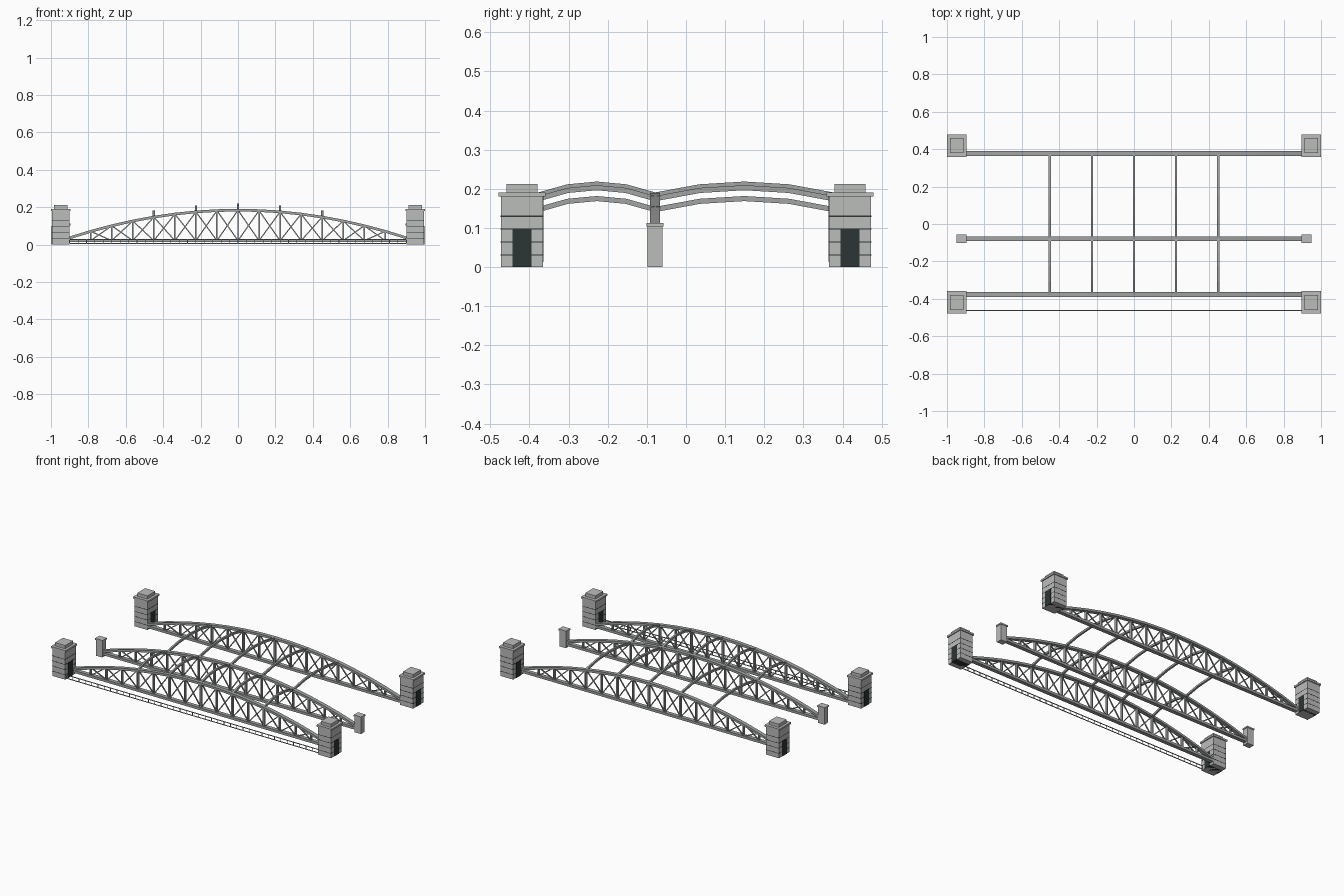
import bpy, bmesh
from mathutils import Vector, Matrix

if "Cube" in bpy.data.objects:
    bpy.data.objects.remove(bpy.data.objects["Cube"])


def material(name, rgb):
    m = bpy.data.materials.new(name)
    m.use_nodes = True
    m.diffuse_color = (*rgb, 1)
    m.node_tree.nodes["Principled BSDF"].inputs["Base Color"].default_value = (*rgb, 1)
    return m


STONE = material("pale stone", (0.50, 0.51, 0.50))
STEEL = material("grey steel", (0.36, 0.37, 0.37))
DARK = material("dark opening", (0.025, 0.035, 0.035))


def finish(bm, name, mat):
    bmesh.ops.recalc_face_normals(bm, faces=bm.faces)
    mesh = bpy.data.meshes.new(name)
    bm.to_mesh(mesh)
    bm.free()
    mesh.materials.append(mat)
    ob = bpy.data.objects.new(name, mesh)
    bpy.context.collection.objects.link(ob)
    return ob


def add_box(bm, centre, half, z0, z1):
    """Upright box from its plan centre, half sizes and height range."""
    size = Matrix.Diagonal((2 * half[0], 2 * half[1], z1 - z0, 1))
    place = Matrix.Translation((centre[0], centre[1], (z0 + z1) / 2))
    bmesh.ops.create_cube(bm, size=1, matrix=place @ size)


def add_bar(bm, path, side, width, depth):
    """Rectangular bar swept along a planar path; side is the plane normal."""
    side = Vector(side)
    path = [Vector(p) for p in path]
    rings = []
    for i, p in enumerate(path):
        along = path[min(i + 1, len(path) - 1)] - path[max(i - 1, 0)]
        up = along.cross(side).normalized() * depth / 2
        across = side * width / 2
        rings.append([bm.verts.new(p + a * across + b * up)
                      for a, b in ((-1, -1), (1, -1), (1, 1), (-1, 1))])
    for r, s in zip(rings, rings[1:]):
        for k in range(4):
            bm.faces.new((r[k], r[k - 1], s[k - 1], s[k]))
    bm.faces.new(rings[0])
    bm.faces.new(rings[-1])


# Main layout
SPAN = 0.9
PANELS = 16
DECK_Z = 0.021
TRUSSES = {"front": -0.377, "middle": -0.079, "back": 0.377}


def arch_z(x):
    return 0.184 - 0.148 * (x / SPAN) ** 2


xs = [-SPAN + 2 * SPAN * i / PANELS for i in range(PANELS + 1)]

# Arched trusses: chords, posts and crossed braces
for label, y in TRUSSES.items():
    bm = bmesh.new()
    add_bar(bm, [(x, y, arch_z(x)) for x in xs], (0, 1, 0), 0.025, 0.014)
    add_bar(bm, [(-SPAN, y, DECK_Z), (SPAN, y, DECK_Z)], (0, 1, 0), 0.025, 0.016)
    finish(bm, label + "_truss_chords", STEEL)

    bm = bmesh.new()
    for x in xs[1:-1]:
        add_bar(bm, [(x, y, DECK_Z), (x, y, arch_z(x))], (0, 1, 0), 0.016, 0.008)
    finish(bm, label + "_truss_posts", STEEL)

    bm = bmesh.new()
    for a, b in zip(xs[1:-2], xs[2:-1]):
        add_bar(bm, [(a, y - 0.003, DECK_Z), (b, y - 0.003, arch_z(b))], (0, 1, 0), 0.006, 0.006)
        add_bar(bm, [(a, y + 0.003, arch_z(a)), (b, y + 0.003, DECK_Z)], (0, 1, 0), 0.006, 0.006)
    finish(bm, label + "_truss_braces", STEEL)

# Bowed struts tying the trusses together overhead
bm = bmesh.new()
ys = list(TRUSSES.values())
for x in xs[4:13:2]:
    path = []
    for a, b in zip(ys, ys[1:]):
        for i in range(5):
            t = i / 4
            p = (x, a + (b - a) * t, arch_z(x) + 0.112 * t * (1 - t))
            if p not in path:
                path.append(p)
    add_bar(bm, path, (1, 0, 0), 0.012, 0.013)
finish(bm, "overhead_struts", STEEL)

# Corner towers
TX, TY = 0.948, 0.419
COURSES = (0.031, 0.064, 0.097, 0.130)
for sx, sname in ((1, "left"), (-1, "right")):
    for sy, fname in ((-1, "front"), (1, "back")):
        c = (sx * TX, sy * TY)
        name = fname + "_" + sname + "_tower"
        bm = bmesh.new()
        add_box(bm, c, (0.046, 0.054), 0, 0.180)
        add_box(bm, c, (0.052, 0.060), 0.180, 0.191)
        add_box(bm, c, (0.036, 0.040), 0.191, 0.212)
        finish(bm, name, STONE)
        bm = bmesh.new()
        for z in COURSES:
            add_box(bm, c, (0.0465, 0.0545), z - 0.0015, z + 0.0015)
        finish(bm, name + "_joints", DARK)
        bm = bmesh.new()
        add_box(bm, c, (0.048, 0.0245), 0, 0.099)
        finish(bm, name + "_doorway", DARK)

# Small end pillars of the middle truss
for sx, sname in ((1, "left"), (-1, "right")):
    c = (sx * 0.923, TRUSSES["middle"])
    bm = bmesh.new()
    add_box(bm, c, (0.023, 0.019), 0, 0.103)
    add_box(bm, c, (0.027, 0.022), 0.103, 0.112)
    finish(bm, sname + "_end_pillar", STONE)

# Low railing along the front
RAIL_Y = -0.463
bm = bmesh.new()
for z in (0.006, 0.027):
    add_box(bm, (0, RAIL_Y), (SPAN + 0.005, 0.002), z - 0.002, z + 0.002)
for i in range(41):
    add_box(bm, (-SPAN + 2 * SPAN * i / 40, RAIL_Y), (0.0015, 0.0015), 0.006, 0.027)
finish(bm, "front_railing", STEEL)
